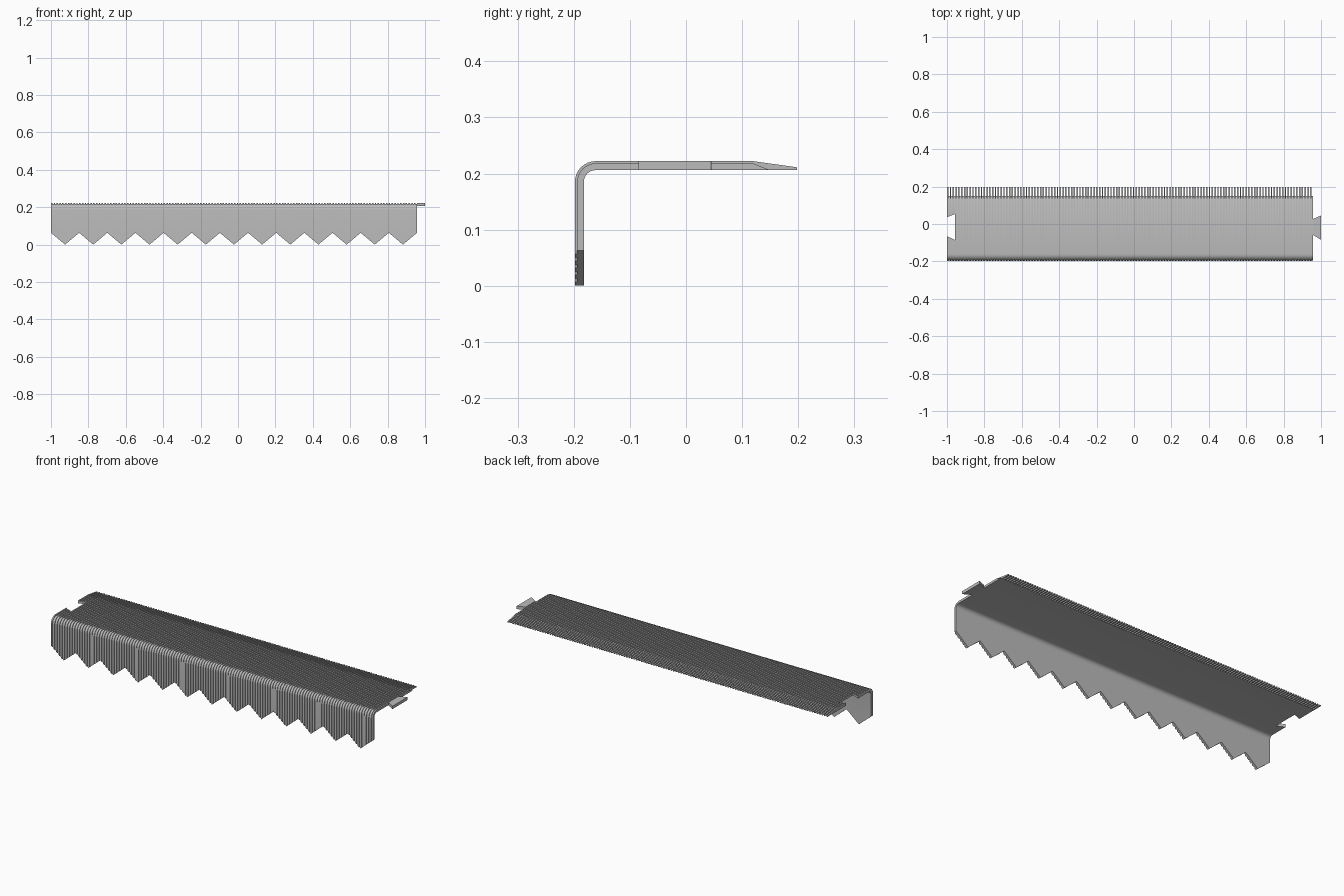
import bpy, bmesh, math

if "Cube" in bpy.data.objects:
    bpy.data.objects.remove(bpy.data.objects["Cube"])

# Main dimensions
X0, X1 = -1.0, 0.957
TEETH, STRIPS_PER_TOOTH = 13, 20
FRONT, BACK, TOP = -0.198, 0.198, 0.222
THICK, RADIUS, GROOVE = 0.016, 0.037, 0.004
TOOTH_H = 0.063
UNDER = TOP - THICK
TAPER_Y, SLOT_Y, TIP_Z = 0.12, 0.15, 0.211
STEPS = 8

grey = bpy.data.materials.new("light_grey")
grey.use_nodes = True
colour = (0.5, 0.5, 0.5, 1)
grey.diffuse_color = colour
grey.node_tree.nodes["Principled BSDF"].inputs["Base Color"].default_value = colour


def add_object(name, bm):
    bmesh.ops.recalc_face_normals(bm, faces=bm.faces)
    mesh = bpy.data.meshes.new(name)
    bm.to_mesh(mesh)
    bm.free()
    mesh.materials.append(grey)
    obj = bpy.data.objects.new(name, mesh)
    bpy.context.collection.objects.link(obj)
    return obj


def prism(name, outline, z0, z1):
    bm = bmesh.new()
    face = bm.faces.new([bm.verts.new((x, y, z0)) for x, y in outline])
    geom = bmesh.ops.extrude_face_region(bm, geom=[face])["geom"]
    moved = [v for v in geom if isinstance(v, bmesh.types.BMVert)]
    bmesh.ops.translate(bm, verts=moved, vec=(0, 0, z1 - z0))
    return add_object(name, bm)


def chain(depth, bottom, tail):
    """Side profile at a given depth below the outer surface."""
    pts = [(FRONT + depth, bottom)]
    for i in range(STEPS + 1):
        a = math.pi / 2 * i / STEPS
        r = RADIUS - depth
        pts.append((FRONT + RADIUS - r * math.cos(a), TOP - RADIUS + r * math.sin(a)))
    return pts + [(TAPER_Y, TOP - depth)] + tail


# Ribbed bent panel with toothed front edge and comb-like back edge
bm = bmesh.new()
count = TEETH * STRIPS_PER_TOOTH
slope_z = TOP + (TIP_Z - TOP) * (SLOT_Y - TAPER_Y) / (BACK - TAPER_Y)
flat_tail = [(SLOT_Y, UNDER), (BACK, UNDER)]
rows = []
for k in range(count + 1):
    x = X0 + (X1 - X0) * k / count
    phase = (k % STRIPS_PER_TOOTH) / STRIPS_PER_TOOTH
    z = TOOTH_H * abs(2 * phase - 1)
    profiles = (chain(0, z, [(SLOT_Y, slope_z), (BACK, TIP_Z)]),
                chain(GROOVE, z, flat_tail), chain(THICK, z, flat_tail))
    rib, groove, inner = [[bm.verts.new((x, *p)) for p in c] for c in profiles]
    rows.append((rib, groove[:-2] + inner[-2:], inner))


def skin(a, b, limit=None):
    for i in range(limit or len(a) - 1):
        loop = list(dict.fromkeys((a[i], a[i + 1], b[i + 1], b[i])))
        if len(loop) > 2:
            bm.faces.new(loop)


for k in range(count):
    level = k % 2
    last = len(rows[0][0]) - 1
    limit = last - 1 if level else last
    left, right = rows[k], rows[k + 1]
    skin(left[level], right[level], limit)
    skin(left[2], right[2], limit)
    bm.faces.new((left[level][0], right[level][0], right[2][0], left[2][0]))
    if not level:
        bm.faces.new((left[0][-1], right[0][-1], right[2][-1], left[2][-1]))
    if k:
        skin(left[0], left[1])
skin(rows[0][0], rows[0][2])
skin(rows[-1][1], rows[-1][2], len(rows[0][0]) - 2)
panel = add_object("ribbed_panel", bm)

# Dovetail socket cut into the right end
socket = prism("socket_cutter", [(X0 - 0.01, 0.033), (X0 + 0.043, 0.053),
                                 (X0 + 0.043, -0.085), (X0 - 0.01, -0.061)], 0.15, 0.3)
socket.hide_render = True
cut = panel.modifiers.new("socket", "BOOLEAN")
cut.object = socket
cut.operation = "DIFFERENCE"
cut.solver = "EXACT"
bpy.context.view_layer.objects.active = panel
bpy.ops.object.modifier_apply(modifier=cut.name)
bpy.data.objects.remove(socket)

# Matching dovetail tab on the left end
prism("dovetail_tab", [(X1, 0.027), (1, 0.045), (1, -0.085), (X1, -0.058)], UNDER, TOP)

bpy.ops.object.select_all(action="DESELECT")
panel.select_set(True)
bpy.ops.object.shade_smooth_by_angle(angle=math.radians(25))
